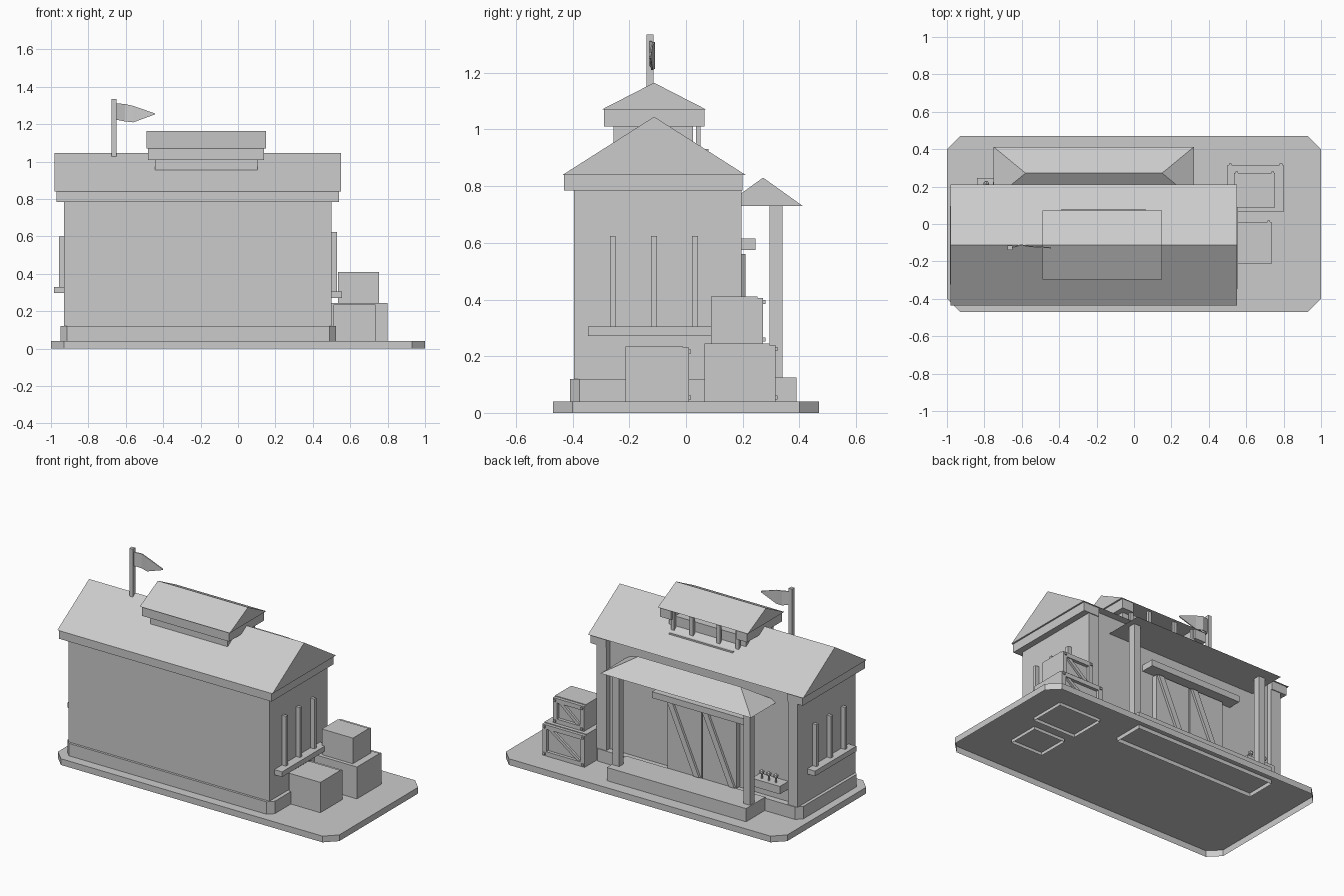
import bpy, bmesh, math
from mathutils import Vector

cube = bpy.data.objects.get("Cube")
if cube:
    bpy.data.objects.remove(cube, do_unlink=True)

grey = bpy.data.materials.new("plain grey")
grey.use_nodes = True
grey.diffuse_color = (0.6, 0.6, 0.6, 1)
grey.node_tree.nodes["Principled BSDF"].inputs["Base Color"].default_value = (0.6, 0.6, 0.6, 1)


def finish(name, bm):
    bmesh.ops.recalc_face_normals(bm, faces=bm.faces)
    mesh = bpy.data.meshes.new(name)
    bm.to_mesh(mesh)
    bm.free()
    mesh.materials.append(grey)
    obj = bpy.data.objects.new(name, mesh)
    bpy.context.collection.objects.link(obj)
    return obj


def extrude(name, outline, offset, open_start=False):
    """Extrude a planar outline of 3D points along an offset."""
    bm = bmesh.new()
    a = [bm.verts.new(p) for p in outline]
    b = [bm.verts.new(Vector(p) + Vector(offset)) for p in outline]
    bm.faces.new(b)
    if not open_start:
        bm.faces.new(a[::-1])
    for i in range(len(a)):
        j = (i + 1) % len(a)
        bm.faces.new((a[i], a[j], b[j], b[i]))
    return finish(name, bm)


def box(name, x, y, z, open_bottom=False):
    pts = [(x[0], y[0], z[0]), (x[1], y[0], z[0]), (x[1], y[1], z[0]), (x[0], y[1], z[0])]
    return extrude(name, pts, (0, 0, z[1] - z[0]), open_bottom)


def slab(name, x, y, z, c, open_bottom=False):
    """Box with chamfered vertical corners."""
    pts = []
    for px, sx, py, sy, flip in ((x[0], 1, y[0], 1, 0), (x[1], -1, y[0], 1, 1),
                                 (x[1], -1, y[1], -1, 0), (x[0], 1, y[1], -1, 1)):
        pair = [(px, py + sy * c, z[0]), (px + sx * c, py, z[0])]
        pts += pair[::-1] if flip else pair
    return extrude(name, pts, (0, 0, z[1] - z[0]), open_bottom)


def gable(name, x, y, z):
    mid = (y[0] + y[1]) / 2
    pts = [(x[0], y[0], z[0]), (x[0], y[1], z[0]), (x[0], mid, z[1])]
    return extrude(name, pts, (x[1] - x[0], 0, 0))


def brace(name, start, end, width, y):
    """Diagonal plank in the xz plane, its ends cut level."""
    (x0, z0), (x1, z1) = start, end
    pts = [(x0, y[0], z0), (x0 + width, y[0], z0), (x1 + width, y[0], z1), (x1, y[0], z1)]
    return extrude(name, pts, (0, y[1] - y[0], 0))


def eave_band(name, x, y, z, depth, end):
    """Fascia round three sides, left open in the middle of the back."""
    box(name + "_front", x, (y[0], y[0] + depth), z)
    box(name + "_right", (x[0], x[0] + end), (y[0] + depth, y[1]), z)
    box(name + "_left", (x[1] - end, x[1]), (y[0] + depth, y[1]), z)


# Ground plate, open underneath
slab("ground_plate", (-1, 1), (-0.47, 0.47), (0, 0.04), 0.07, True)

# House
slab("foundation", (-0.95, 0.525), (-0.41, 0.2), (0.04, 0.12), 0.035)
box("house_walls", (-0.93, 0.5), (-0.395, 0.16), (0.12, 0.85))
for side, x0, x1 in (("right", -0.93, -0.86), ("left", 0.43, 0.5)):
    box("corner_post_" + side, (x0, x1), (0.16, 0.195), (0.12, 0.84))
eave_band("eave_band", (-0.97, 0.54), (-0.43, 0.2), (0.785, 0.84), 0.04, 0.11)
gable("main_roof", (-0.98, 0.55), (-0.435, 0.21), (0.84, 1.045))

# Roof lantern
box("lantern_walls", (-0.445, 0.105), (-0.255, 0.025), (0.92, 1.02))
eave_band("lantern_band", (-0.48, 0.14), (-0.29, 0.065), (1.01, 1.07), 0.04, 0.08)
gable("lantern_roof", (-0.49, 0.15), (-0.298, 0.072), (1.07, 1.165))
for x in (-0.4, -0.265, -0.075, 0.06):
    box("lantern_post", (x - 0.012, x + 0.012), (0.035, 0.052), (0.92, 1.07))
box("lantern_rail", (-0.39, 0.065), (0.062, 0.08), (0.915, 0.932))

# Flag
box("flag_pole", (-0.675, -0.65), (-0.14, -0.114), (1.02, 1.335))
bm = bmesh.new()
rows = []
for x, y, lo, hi in ((-0.655, -0.127, 1.225, 1.312), (-0.605, -0.112, 1.215, 1.308),
                     (-0.56, -0.12, 1.21, 1.298), (-0.445, -0.127, 1.252, 1.258)):
    rows.append([bm.verts.new((x, y + dy, z)) for dy, z in
                 ((-0.003, lo), (0.003, lo), (0.003, hi), (-0.003, hi))])
for a, b in zip(rows, rows[1:]):
    for i in range(4):
        j = (i + 1) % 4
        bm.faces.new((a[i], a[j], b[j], b[i]))
bm.faces.new(rows[0])
bm.faces.new(rows[-1])
finish("flag", bm)

# Porch: floor, posts and hipped roof
box("porch_floor", (-0.7, 0.29), (0.195, 0.39), (0.015, 0.125), True)
for x in (-0.67, 0.26):
    box("porch_post", (x - 0.023, x + 0.023), (0.295, 0.34), (0.12, 0.73))
bm = bmesh.new()
eaves = [bm.verts.new((x, y, 0.73)) for x, y in
         ((-0.75, 0.133), (0.32, 0.133), (0.32, 0.412), (-0.75, 0.412))]
ridge = [bm.verts.new((x, 0.272, 0.83)) for x in (-0.58, 0.15)]
bm.faces.new(eaves)
bm.faces.new((eaves[0], eaves[1], ridge[1], ridge[0]))
bm.faces.new((eaves[2], eaves[3], ridge[0], ridge[1]))
bm.faces.new((eaves[1], eaves[2], ridge[1]))
bm.faces.new((eaves[3], eaves[0], ridge[0]))
finish("porch_roof", bm)

# Double barn door with sliding rail
for x in (-0.25, -0.5):
    box("door_leaf", (x + 0.004, x + 0.246), (0.16, 0.195), (0.125, 0.565))
    brace("door_brace", (x + 0.2, 0.56), (x + 0.01, 0.13), 0.04, (0.195, 0.21))
box("door_rail", (-0.58, 0.07), (0.16, 0.245), (0.575, 0.615))

# Side windows: upright bars above a sill
for side, s, wall, top, sill, half in (("left", 1, 0.5, 0.625, 0.305, 0.232),
                                       ("right", -1, 0.93, 0.6, 0.33, 0.21)):
    def span(d):
        return sorted((s * wall, s * (wall + d)))
    box("window_sill_" + side, span(0.055), (-0.113 - half, -0.113 + half), (sill - 0.033, sill))
    for k in (-1, 0, 1):
        y = -0.113 + k * 0.145
        box("window_bar_" + side, span(0.028), (y - 0.01, y + 0.01), (sill, top))

# Flower box
box("flower_box", (-0.84, -0.64), (0.16, 0.247), (0.2, 0.25))
for x in (-0.79, -0.74, -0.69):
    bm = bmesh.new()
    bmesh.ops.create_cone(bm, cap_ends=True, segments=6, radius1=0.006, radius2=0.006, depth=0.05)
    bmesh.ops.translate(bm, verts=bm.verts, vec=(x, 0.215, 0.265))
    finish("flower_stem", bm)
    bm = bmesh.new()
    bmesh.ops.create_icosphere(bm, subdivisions=1, radius=0.017)
    bmesh.ops.translate(bm, verts=bm.verts, vec=(x, 0.215, 0.292))
    finish("flower_head", bm)


# Crates with a framed and braced back
def crate(name, x, y, z, sunk):
    w, f = 0.028, (y[1], y[1] + 0.02)
    box(name, x, y, (z[0] - sunk, z[1]), sunk > 0)
    for zz in (z[0], z[1] - w - 0.005):
        box(name + "_rail", x, f, (zz, zz + w))
    for xx in (x[0], x[1] - w):
        box(name + "_stile", (xx, xx + w), f, (z[0] + w, z[1] - w - 0.005))
    brace(name + "_brace", (x[1] - 2.2 * w, z[1] - w), (x[0] + w, z[0] + w), w * 1.2,
          (y[1], y[1] + 0.014))
    for xx in (x[0] + w / 2, x[1] - w / 2):
        for zz in (z[0] + w / 2, z[1] - w / 2 - 0.005):
            box(name + "_bolt", (xx - 0.007, xx + 0.007), (f[1], f[1] + 0.008),
                (zz - 0.007, zz + 0.007))


crate("large_crate", (0.5, 0.8), (0.065, 0.295), (0.04, 0.245), 0.02)
crate("top_crate", (0.535, 0.755), (0.088, 0.252), (0.245, 0.41), 0)
crate("small_crate", (0.51, 0.735), (-0.213, -0.01), (0.04, 0.235), 0.02)
